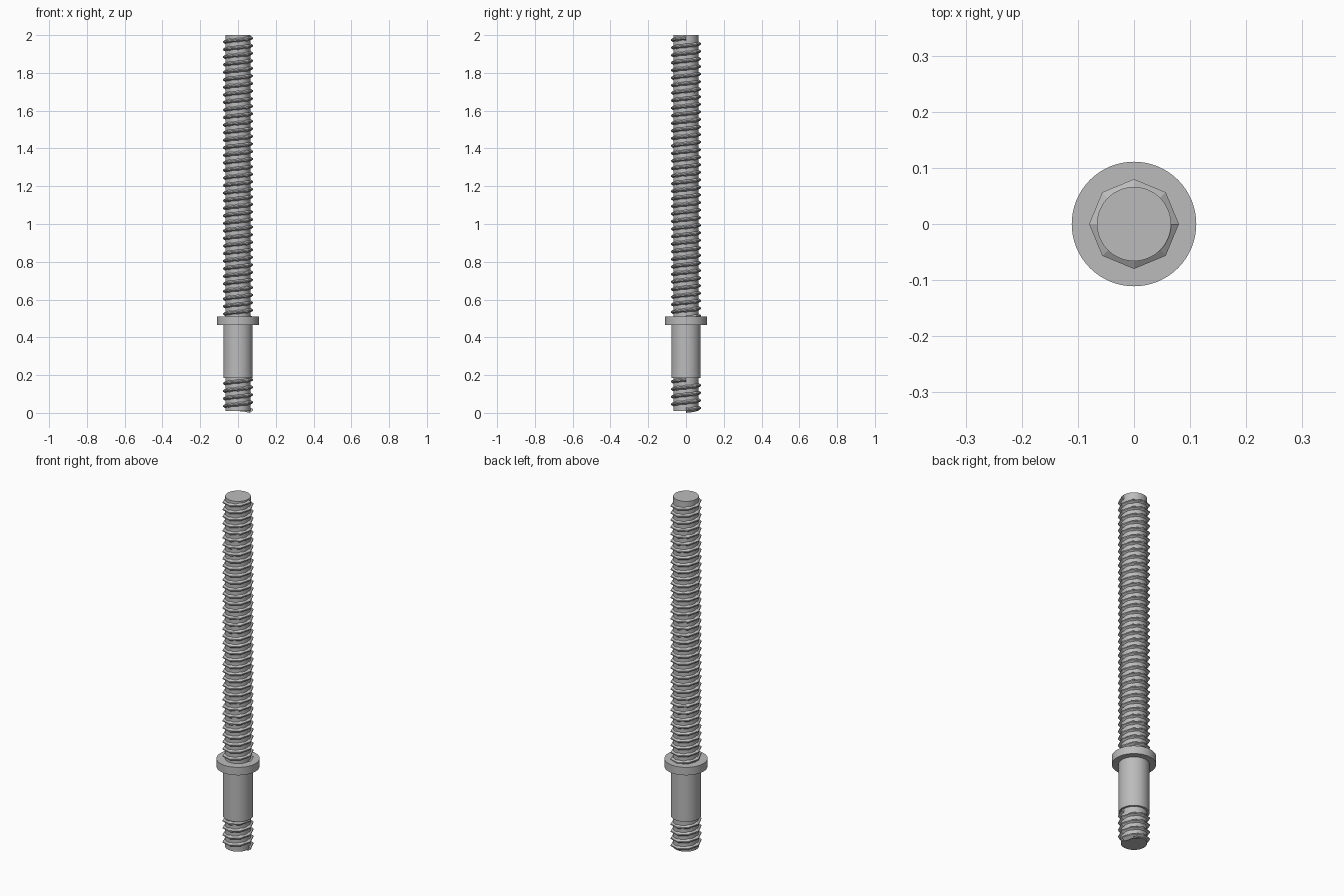
import bpy
import bmesh
from math import cos, sin, pi, radians

cube = bpy.data.objects.get("Cube")
if cube:
    bpy.data.objects.remove(cube)

steel = bpy.data.materials.new("grey steel")
steel.use_nodes = True
GREY = (0.5, 0.5, 0.5, 1)
steel.diffuse_color = GREY
steel.node_tree.nodes["Principled BSDF"].inputs["Base Color"].default_value = GREY

CORE_R, THREAD_R, PITCH, STEPS = 0.066, 0.08, 0.04, 8


def cylinder(name, radius, low, high):
    bpy.ops.mesh.primitive_cylinder_add(vertices=64, radius=radius, depth=high - low,
                                        location=(0, 0, (low + high) / 2))
    ob = bpy.context.object
    ob.name = name
    ob.data.materials.append(steel)
    bpy.ops.object.shade_smooth_by_angle(angle=radians(30))


def thread(name, low, turns):
    """Sweep a triangular ridge up a coarse right-handed helix."""
    bm = bmesh.new()
    profile = [(CORE_R - 0.006, -0.016), (THREAD_R, -0.003),
               (THREAD_R, 0.003), (CORE_R - 0.006, 0.016)]
    rings = []
    for i in range(turns * STEPS + 1):
        a = 2 * pi * i / STEPS
        z = low + PITCH * i / STEPS
        rings.append([bm.verts.new((r * cos(a), r * sin(a), z + h)) for r, h in profile])
    n = len(profile)
    for a, b in zip(rings, rings[1:]):
        for k in range(n):
            m = (k + 1) % n
            bm.faces.new((a[k], b[k], b[m], a[m]))
    bm.faces.new(rings[0])
    bm.faces.new(rings[-1][::-1])
    bmesh.ops.recalc_face_normals(bm, faces=bm.faces)
    mesh = bpy.data.meshes.new(name)
    bm.to_mesh(mesh)
    bm.free()
    mesh.materials.append(steel)
    ob = bpy.data.objects.new(name, mesh)
    bpy.context.collection.objects.link(ob)


# Plain turned parts
cylinder("core_rod", CORE_R, 0.01, 2.0)
cylinder("sleeve", 0.078, 0.185, 0.47)
cylinder("collar", 0.111, 0.465, 0.51)

# Threads below the sleeve and above the collar
thread("lower_thread", 0.016, 4)
thread("upper_thread", 0.504, 37)
